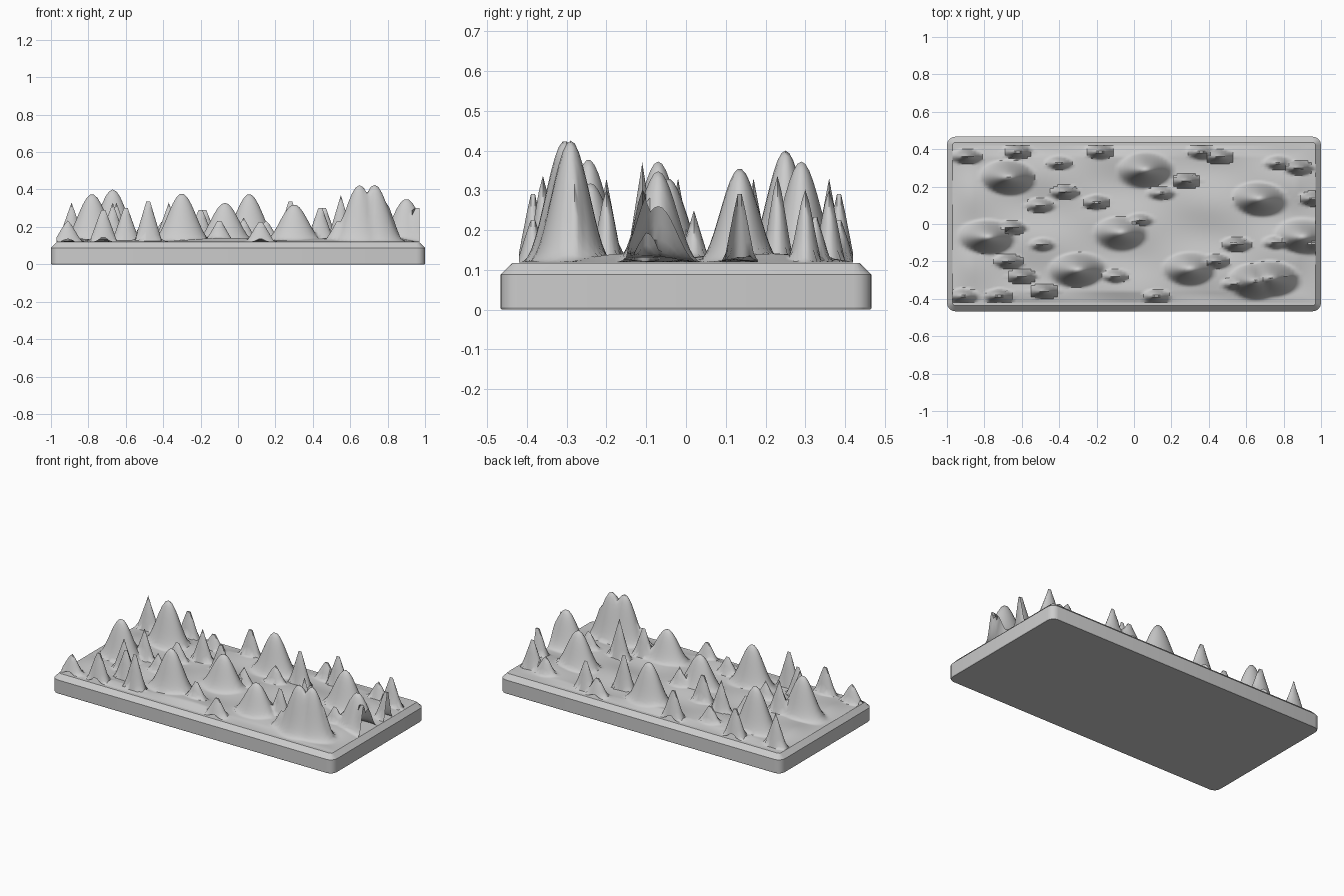
import bpy, bmesh, math

if "Cube" in bpy.data.objects:
    bpy.data.objects.remove(bpy.data.objects["Cube"])

def mesh_object(name, bm, angle):
    bmesh.ops.recalc_face_normals(bm, faces=bm.faces)
    me = bpy.data.meshes.new(name)
    bm.to_mesh(me)
    bm.free()
    ob = bpy.data.objects.new(name, me)
    bpy.context.collection.objects.link(ob)
    bpy.ops.object.select_all(action='DESELECT')
    ob.select_set(True)
    bpy.context.view_layer.objects.active = ob
    bpy.ops.object.shade_smooth_by_angle(angle=math.radians(angle))
    return ob

# Rounded slab with a chamfered upper edge
def rounded_ring(bm, hx, hy, r, z):
    ring = []
    for k, (sx, sy) in enumerate([(1, 1), (-1, 1), (-1, -1), (1, -1)]):
        for i in range(5):
            a = math.pi / 2 * (k + i / 4)
            ring.append(bm.verts.new((sx * (hx - r) + r * math.cos(a),
                                      sy * (hy - r) + r * math.sin(a), z)))
    return ring

bm = bmesh.new()
rings = [rounded_ring(bm, 1 - d, 0.467 - d, 0.045 - d, z)
         for d, z in [(0.003, 0), (0, 0.005), (0, 0.088), (0.03, 0.117)]]
for a, b in zip(rings, rings[1:]):
    for i in range(len(a)):
        j = (i + 1) % len(a)
        bm.faces.new((a[i], a[j], b[j], b[i]))
bm.faces.new(rings[0])
bm.faces.new(rings[-1])
mesh_object("base_slab", bm, 30)

# Rounded hills: x, y, top height
HILLS = [(-.78, -.07, .375), (-.67, .25, .40), (-.30, -.245, .38), (-.07, -.045, .33),
         (.06, .29, .375), (.30, -.24, .32), (.65, -.305, .425), (.73, -.29, .425),
         (.67, .135, .355), (.90, -.07, .35)]
# Pointed rocks: x, y (heights vary by repeating pattern)
ROCKS = [(-.91, -.385), (-.72, -.385), (-.48, -.36), (.12, -.385), (-.89, .36), (-.62, .385),
         (-.40, .325), (-.18, .385), (.36, .385), (.46, .36), (.77, .325), (.88, .30),
         (.28, .23), (.15, .165), (-.37, .17), (-.20, .115), (-.50, .10), (-.65, -.02),
         (-.49, -.11), (-.67, -.20), (-.10, -.28), (.44, -.20), (.55, -.11), (.76, -.10),
         (.96, .135), (.80, -.28), (.54, -.32), (.96, -.11), (.03, .02), (-.60, -.28)]
ROCK_TOPS = [.25, .33, .37, .25, .33, .33, .25, .33, .25, .33]

FLOOR = 0.119

def height(x, y):
    z = FLOOR
    for hx, hy, top in HILLS:
        d = math.hypot((x - hx) / .18, (y - hy) / .115)
        if d < 1:
            bell = (math.cos(math.pi * d) + 1) / 2
            z = max(z, FLOOR + (top - FLOOR) * bell ** 1.25)
    for i, (rx, ry) in enumerate(ROCKS):
        top = ROCK_TOPS[i % 10]
        d = math.hypot((x - rx) / .075, (y - ry) / .04)
        if d < 1:
            z = max(z, FLOOR + (top - FLOOR) * (1 - d))
    # Low ripples between the peaks, fading out at the border
    fade = max(0, min(1, (.97 - abs(x)) / .1, (.42 - abs(y)) / .06))
    ripple = .5 + .5 * math.sin(7 * x + 2) * math.cos(17 * y + 3 * x)
    return max(z, FLOOR + .022 * ripple * fade)

# Terrain sheet
NX, NY, HX, HY = 97, 84, .97, .42
bm = bmesh.new()
grid = []
for j in range(NY + 1):
    y = -HY + 2 * HY * j / NY
    grid.append([])
    for i in range(NX + 1):
        x = -HX + 2 * HX * i / NX
        grid[-1].append(bm.verts.new((x, y, height(x, y))))
for j in range(NY):
    for i in range(NX):
        bm.faces.new((grid[j][i], grid[j][i + 1], grid[j + 1][i + 1], grid[j + 1][i]))
mesh_object("rocky_terrain", bm, 50)
